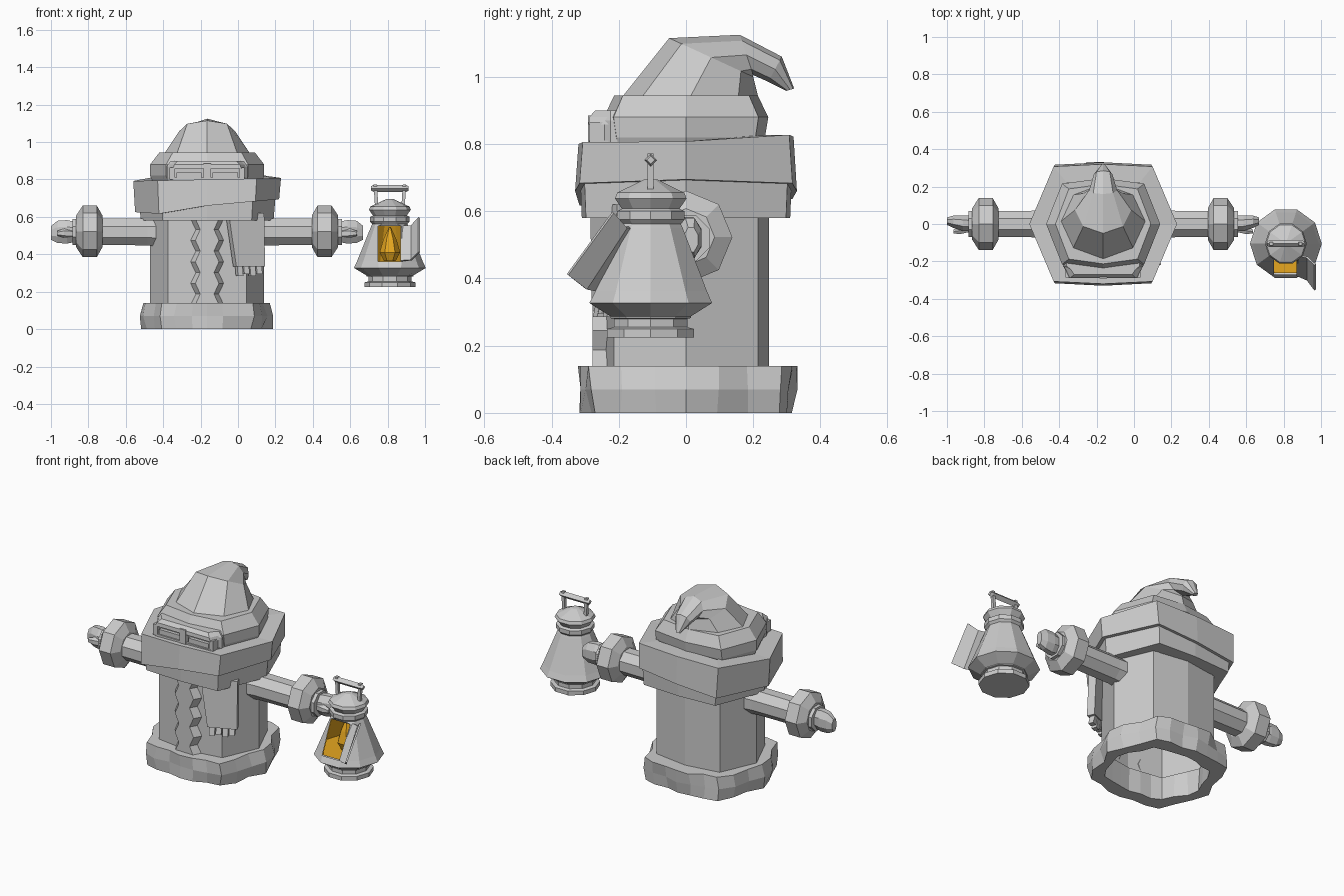
import bpy, bmesh, math, random
from mathutils import Vector

if "Cube" in bpy.data.objects:
    bpy.data.objects.remove(bpy.data.objects["Cube"])
random.seed(4)
CX = -0.165                      # body axis
LX, LY = 0.812, -0.105           # lantern axis

def material(name, rgb):
    m = bpy.data.materials.new(name)
    m.diffuse_color = (*rgb, 1)
    m.use_nodes = True
    m.node_tree.nodes["Principled BSDF"].inputs["Base Color"].default_value = m.diffuse_color
    return m

GREY = material("plain grey", (0.6, 0.6, 0.6))
GLOW = material("amber glow", (0.86, 0.42, 0.015))

def make(name, verts, faces, mat=GREY, recalc=True):
    me = bpy.data.meshes.new(name)
    me.from_pydata([tuple(v) for v in verts], [], faces)
    if recalc:
        bm = bmesh.new()
        bm.from_mesh(me)
        bmesh.ops.recalc_face_normals(bm, faces=bm.faces)
        bm.to_mesh(me)
        bm.free()
    me.materials.append(mat)
    ob = bpy.data.objects.new(name, me)
    bpy.context.collection.objects.link(ob)
    return ob

def loft(name, rings, start=True, end=True, cyclic=False, mat=GREY, skip=()):
    n, m = len(rings[0]), len(rings)
    verts = [v for r in rings for v in r]
    faces = []
    for i in range(m if cyclic else m - 1):
        for j in range(n):
            if (i, j) in skip:
                continue
            k, a, b = (j + 1) % n, i * n, ((i + 1) % m) * n
            faces.append((a + j, a + k, b + k, b + j))
    if start and not cyclic:
        faces.append(tuple(range(n))[::-1])
    if end and not cyclic:
        faces.append(tuple(range((m - 1) * n, m * n)))
    return make(name, verts, faces, mat)

def octo(rx, ry, z, kx=0.69, ky=0.87, sub=1, jit=0.0, cx=CX):
    """Flattened octagon ring; z may be a function of x, y offset."""
    p = [(1, 0), (kx, ky), (0, 1), (-kx, ky), (-1, 0), (-kx, -ky), (0, -1), (kx, -ky)]
    out = []
    for i in range(8):
        for s in range(sub):
            t = s / sub
            x = p[i][0] * (1 - t) + p[(i + 1) % 8][0] * t
            y = p[i][1] * (1 - t) + p[(i + 1) % 8][1] * t
            f = 1 + random.uniform(-jit, jit) + (jit if s % 2 else -jit) * 0.6
            x, y = x * rx * f, y * ry * f
            out.append((cx + x, y, z(x, y) if callable(z) else z))
    return out

def box(name, x0, x1, y0, y1, z0, z1, mat=GREY):
    return loft(name, [[(x0, y0, z), (x1, y0, z), (x1, y1, z), (x0, y1, z)] for z in (z0, z1)], mat=mat)

# robe body, open underneath
loft("robe", [octo(0.305, 0.247, z) for z in (0.02, 0.58, 0.79)], start=False)

# ragged fur hem
loft("fur_hem", [octo(0.35, 0.322, 0.0, sub=3, jit=0.035), octo(0.37, 0.328, 0.07, sub=3, jit=0.03),
                 octo(0.35, 0.33, 0.14, sub=3, jit=0.035), octo(0.29, 0.235, 0.14, sub=3),
                 octo(0.29, 0.235, 0.0, sub=3, jit=0.03)], cyclic=True)

# wavy fur band down the front
verts, faces = [], []
N = 9
for i in range(N):
    z = 0.13 + 0.46 * i / (N - 1)
    w = 0.013 if i % 2 else -0.013
    verts += [(CX - 0.075 + w, -0.235, z), (CX - 0.05 + w, -0.275, z),
              (CX + 0.05 - w, -0.278, z), (CX + 0.075 - w, -0.235, z)]
    if i:
        a, b = 4 * (i - 1), 4 * i
        faces += [(a + j, a + j + 1, b + j + 1, b + j) for j in range(3)]
make("front_fur_band", verts, faces)

# scarf: lower loop and tilted upper loop
K = dict(kx=0.67, ky=0.96)
loft("scarf_lower", [octo(0.355, 0.31, 0.58, **K), octo(0.365, 0.315, 0.70, **K),
                     octo(0.29, 0.23, 0.70, **K), octo(0.29, 0.23, 0.58, **K)], cyclic=True)
low = lambda x, y: 0.66 + 0.09 * x - (0.02 if y < -0.1 and x < 0 else 0)
top = lambda x, y: 0.80 + 0.02 * x + (0.022 if y > 0.1 else 0)
loft("scarf_upper", [octo(0.385, 0.33, low, **K), octo(0.395, 0.32, top, **K),
                     octo(0.29, 0.23, top, **K), octo(0.29, 0.23, low, **K)], cyclic=True)

# hanging scarf end with fringe
def slab(name, a, b, z0, z1, out, thick, inset=0.0):
    """Upright plate from a to b in plan, leaning outwards at the bottom."""
    a, b = Vector((*a, 0)), Vector((*b, 0))
    d = (b - a).normalized()
    nrm = Vector((d.y, -d.x, 0))
    rings = []
    for z, o, ins in ((z0, out, inset), (z1, 0, 0)):
        p, q = a + d * ins + nrm * o, b + nrm * o
        rings.append([v + Vector((0, 0, z)) for v in (p, q, q - nrm * thick, p - nrm * thick)])
    loft(name, rings)

A, Bp = Vector((-0.05, -0.285)), Vector((0.14, -0.205))
slab("scarf_end", A, Bp, 0.335, 0.62, 0.012, 0.045, 0.04)
for i in range(4):
    s, e = 0.24 + 0.18 * i, 0.24 + 0.18 * i + 0.15
    slab("scarf_fringe", A.lerp(Bp, s), A.lerp(Bp, e), 0.285 + 0.01 * (i % 2), 0.34, 0.012, 0.03)

# head / fur hat brim
H = dict(kx=0.72, ky=0.88)
loft("hat_brim", [octo(0.275, 0.215, 0.75, **H), octo(0.305, 0.235, 0.82, **H),
                  octo(0.305, 0.245, 0.88, **H), octo(0.255, 0.213, 0.945, **H)])

# drooping hat: each ring runs from a front/top point to a back/bottom point in y, z
rings = []
for (y0, z0), (y1, z1), rx in (((-0.19, 0.94), (0.215, 0.94), 0.228), ((-0.05, 1.115), (0.2, 1.0), 0.15),
                               ((0.16, 1.125), (0.2, 1.005), 0.075), ((0.285, 1.06), (0.245, 0.985), 0.05),
                               ((0.322, 0.965), (0.298, 0.958), 0.014)):
    ring = []
    for i in range(8):
        a = i * math.pi / 4
        s = math.sin(a) / 2
        ring.append((CX + rx * math.cos(a), (y0 + y1) / 2 + s * (y0 - y1), (z0 + z1) / 2 + s * (z0 - z1)))
    rings.append(ring)
loft("pointed_hat", rings)

# face mask with two eye slots
def outline(hw, front, z):
    return [(CX + x, y, z) for x, y in ((-hw, -0.18), (-hw, -0.225), (-hw + 0.03, front),
                                        (hw - 0.03, front), (hw, -0.225), (hw, -0.18))]
loft("mask_back", [outline(0.215, -0.26, 0.74), outline(0.215, -0.26, 0.87), outline(0.195, -0.25, 0.90)])
loft("mask_lower", [outline(0.213, -0.288, 0.74), outline(0.213, -0.288, 0.81)])
loft("mask_brow", [outline(0.213, -0.29, 0.858), outline(0.205, -0.288, 0.88), outline(0.185, -0.27, 0.90)])
box("nose_bridge", CX - 0.02, CX + 0.02, -0.292, -0.24, 0.78, 0.885)
for s in (-1, 1):
    x0, x1 = sorted((CX + s * 0.172, CX + s * 0.2))
    box("mask_side", x0, x1, -0.287, -0.2, 0.80, 0.865)
    x0, x1 = sorted((CX + s * 0.03, CX + s * 0.165))
    box("eye_plate", x0, x1, -0.28, -0.25, 0.805, 0.838)

# arms, fur cuffs and mittens, mirrored about the body axis
def tube(name, s, stations, n=8, turn=0.5):
    loft(name, [[(CX + s * x, y + ry * math.cos((i + turn) * 2 * math.pi / n),
                  z + rz * math.sin((i + turn) * 2 * math.pi / n)) for i in range(n)]
                for x, y, z, ry, rz in stations])

for s in (-1, 1):
    tube("arm", s, [(0.2, 0, 0.515, 0.085, 0.085), (0.32, 0, 0.52, 0.077, 0.078), (0.72, 0, 0.52, 0.075, 0.075)])
    tube("fur_cuff", s, [(0.56, 0, 0.523, 0.085, 0.085), (0.59, 0, 0.523, 0.138, 0.138),
                         (0.665, 0, 0.523, 0.138, 0.138), (0.70, 0, 0.523, 0.085, 0.085)], turn=0)
    tube("mitten", s, [(0.69, 0.0, 0.52, 0.045, 0.055), (0.75, 0.005, 0.52, 0.045, 0.068),
                       (0.80, 0.012, 0.52, 0.036, 0.064), (0.834, 0.015, 0.515, 0.022, 0.04)])
    tube("thumb", s, [(0.71, -0.02, 0.51, 0.025, 0.025), (0.765, -0.035, 0.512, 0.022, 0.025),
                      (0.80, -0.04, 0.512, 0.012, 0.014)], n=6)

# lantern: ten-sided shell, front face of the cone left open
def lring(r, z, door=False, cx=LX):
    out = []
    for i in range(10):
        a = i * math.pi / 5
        x, y = r * math.cos(a), r * math.sin(a)
        if door and i in (7, 8):
            x = math.copysign(0.063, x)
            y = -math.sqrt(r * r - x * x)
        out.append((cx + x, LY + y, z))
    return out

loft("lantern_foot", [lring(0.136, 0.225), lring(0.136, 0.25), lring(0.115, 0.255), lring(0.115, 0.28),
                      lring(0.126, 0.282), lring(0.126, 0.30)])
loft("lantern_shell", [lring(0.122, 0.285), lring(0.192, 0.327), lring(0.176, 0.362, True),
                       lring(0.100, 0.55, True), lring(0.092, 0.567)], skip={(2, 7)})
loft("lantern_neck", [lring(0.092, 0.56), lring(0.106, 0.575), lring(0.106, 0.60), lring(0.085, 0.61)])
loft("lantern_cap", [lring(0.085, 0.60), lring(0.112, 0.638), lring(0.105, 0.655), lring(0.02, 0.695)])
loft("lantern_glow", [lring(0.168, 0.362, True), lring(0.094, 0.55, True)], mat=GLOW, skip={(0, 7)})
loft("flame", [[(LX + r * math.cos(a * math.pi / 3), LY - 0.02 + r * math.sin(a * math.pi / 3), z)
                for a in range(6)] for r, z in ((0.03, 0.363), (0.055, 0.41), (0.035, 0.48), (0.005, 0.545))], mat=GLOW)

# lantern handle
for s in (-1, 1):
    x0, x1 = LX + s * 0.07, LX + s * 0.078
    loft("handle_post", [[(x + dx, LY + dy, z) for dx, dy in ((-0.009, -0.009), (0.009, -0.009), (0.009, 0.009), (-0.009, 0.009))]
                         for x, z in ((x0, 0.645), (x1, 0.772))])
loft("handle_bar", [[(LX + x, LY + r * math.cos(i * math.pi / 2), 0.752 + r * math.sin(i * math.pi / 2))
                     for i in range(4)] for x, r in ((-0.1, 0.012), (-0.085, 0.019), (0.085, 0.019), (0.1, 0.012))])

# open lantern door, a thin bent plate
top_edge = [(0.872, -0.16, 0.55), (0.93, -0.175, 0.55), (0.972, -0.215, 0.595)]
low_edge = [(0.872, -0.27, 0.362), (0.93, -0.295, 0.367), (0.972, -0.35, 0.41)]
door = make("lantern_door", top_edge + low_edge, [(0, 1, 4, 3), (1, 2, 5, 4)])
sol = door.modifiers.new("thickness", 'SOLIDIFY')
sol.thickness = 0.01
